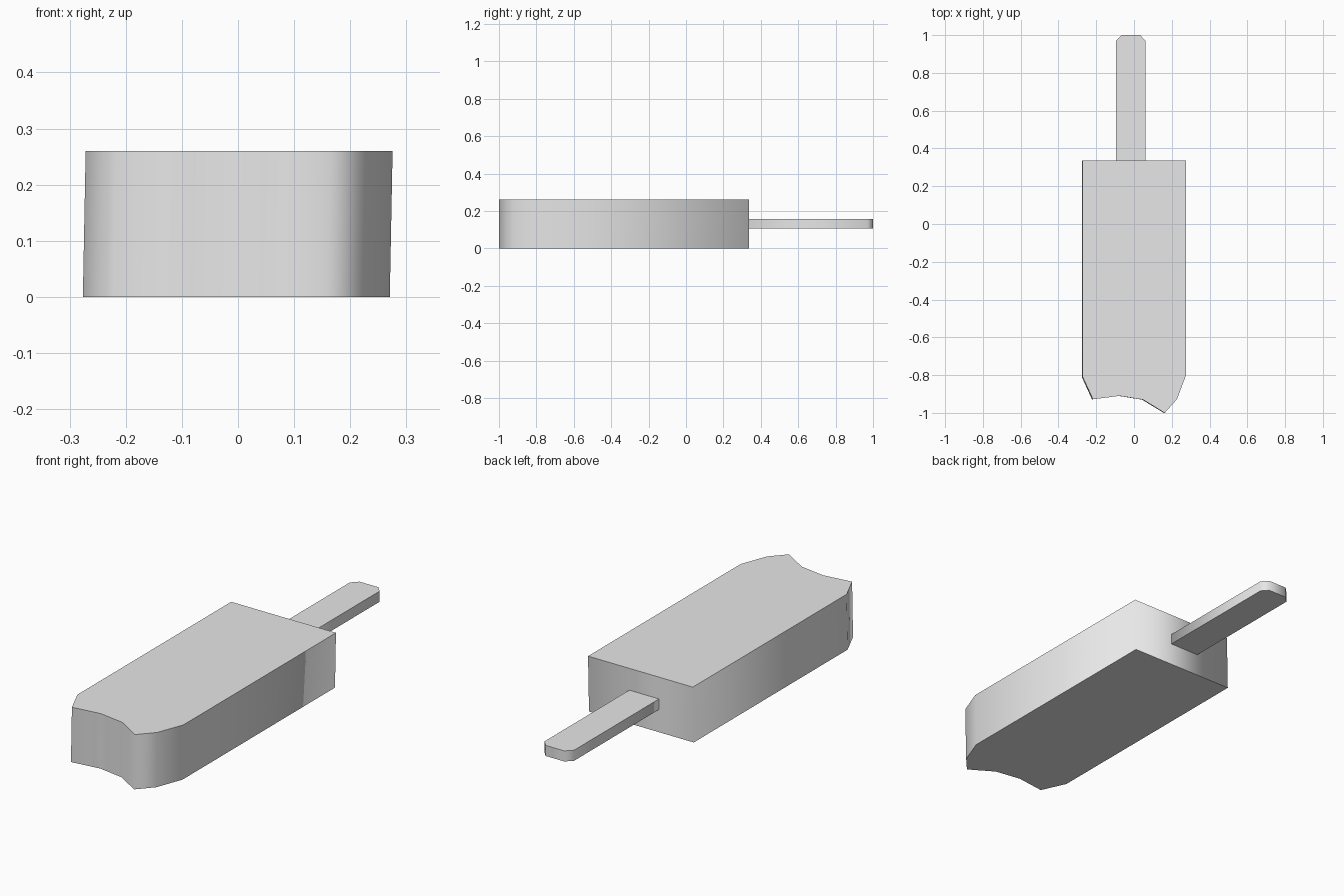
import bpy
import bmesh

cube = bpy.data.objects.get("Cube")
if cube:
    bpy.data.objects.remove(cube, do_unlink=True)

grey = bpy.data.materials.new("plain_grey")
grey.use_nodes = True
colour = (0.8, 0.8, 0.8, 1)
grey.diffuse_color = colour
grey.node_tree.nodes["Principled BSDF"].inputs["Base Color"].default_value = colour


def extrude_outline(name, outline, bottom, top, lean=0.0):
    """Extrude a plan outline upwards, with smooth walls and crisp flat caps."""
    bm = bmesh.new()
    cap = bm.faces.new([bm.verts.new((x - lean, y, bottom)) for x, y in outline])
    result = bmesh.ops.extrude_face_region(bm, geom=[cap], use_keep_orig=True)
    raised = [v for v in result["geom"] if isinstance(v, bmesh.types.BMVert)]
    bmesh.ops.translate(bm, verts=raised, vec=(2 * lean, 0, top - bottom))
    bmesh.ops.recalc_face_normals(bm, faces=bm.faces)
    for face in bm.faces:
        face.smooth = abs(face.normal.z) < 0.5
    for edge in bm.edges:
        edge.smooth = all(face.smooth for face in edge.link_faces)
    mesh = bpy.data.meshes.new(name)
    bm.to_mesh(mesh)
    bm.free()
    mesh.materials.append(grey)
    obj = bpy.data.objects.new(name, mesh)
    bpy.context.collection.objects.link(obj)
    return obj


# Frozen bar with a bitten front end, leaning very slightly sideways
bar_outline = [
    (-0.274, 0.337), (-0.274, -0.81), (-0.22, -0.928), (-0.08, -0.91),
    (0.045, -0.93), (0.16, -1), (0.225, -0.928), (0.273, -0.8), (0.273, 0.337),
]
extrude_outline("frozen_bar", bar_outline, 0, 0.26, lean=0.0025)

# Flat stick with clipped corners, set into the bar
stick_outline = [
    (-0.095, 0.25), (0.06, 0.25), (0.06, 0.97), (0.033, 1), (-0.065, 1), (-0.095, 0.97),
]
extrude_outline("stick", stick_outline, 0.107, 0.157)
